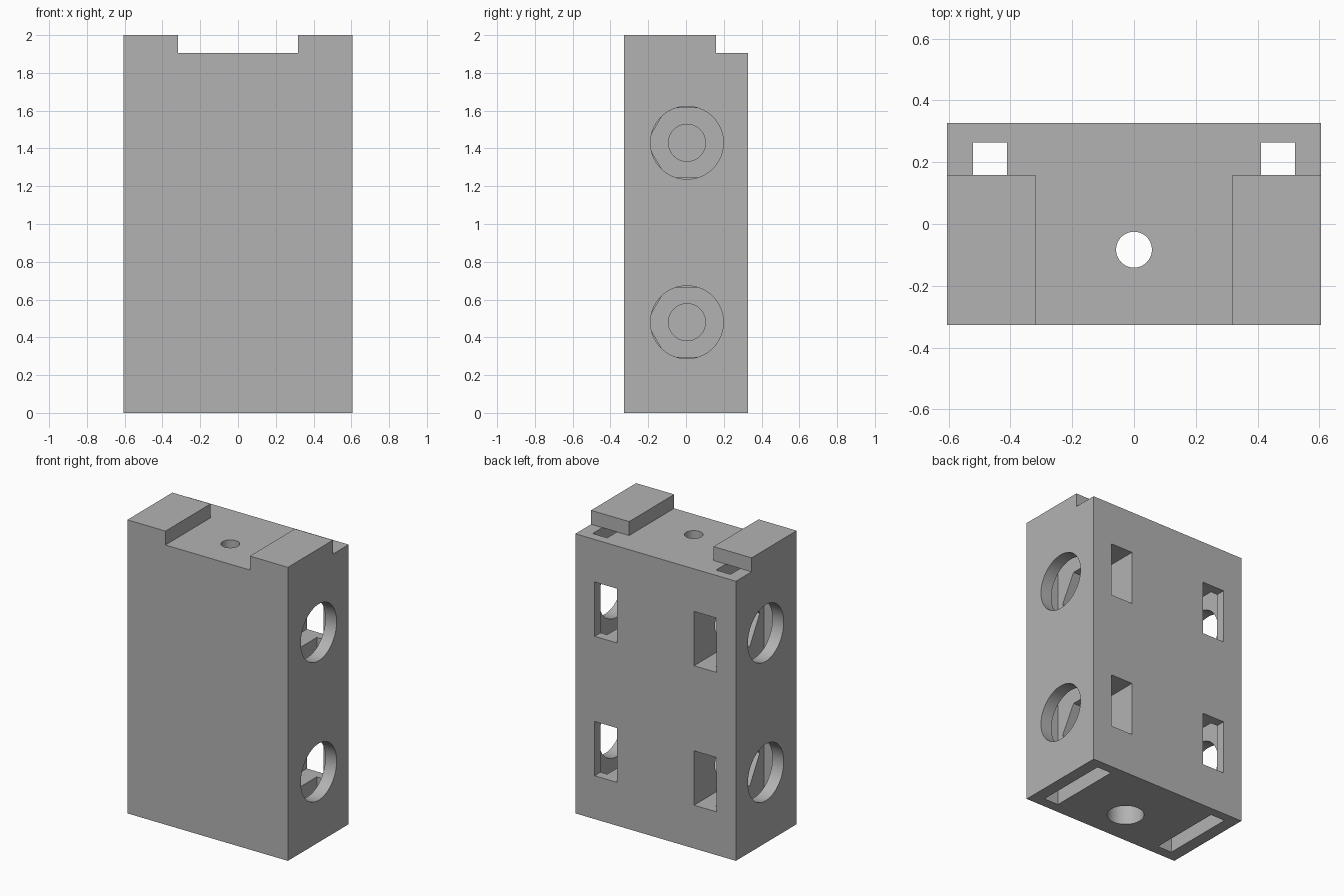
import bpy, bmesh, math
from mathutils import Vector

if "Cube" in bpy.data.objects:
    bpy.data.objects.remove(bpy.data.objects["Cube"], do_unlink=True)

# Overall sizes
HALF_X, HALF_Y, BODY_TOP, TOP = 0.605, 0.327, 1.905, 2.0
BOLT_Y, BOLT_HEIGHTS = 0.005, (0.48, 1.43)
NUT_HALF = 0.185

grey = bpy.data.materials.new("plain grey")
grey.use_nodes = True
grey.diffuse_color = (0.45, 0.45, 0.45, 1)
grey.node_tree.nodes["Principled BSDF"].inputs["Base Color"].default_value = grey.diffuse_color


def prism(name, points, offset):
    """Extrude a planar outline along an offset vector."""
    bm = bmesh.new()
    face = bm.faces.new([bm.verts.new(p) for p in points])
    made = bmesh.ops.extrude_face_region(bm, geom=[face])["geom"]
    verts = [v for v in made if isinstance(v, bmesh.types.BMVert)]
    bmesh.ops.translate(bm, verts=verts, vec=Vector(offset))
    bmesh.ops.recalc_face_normals(bm, faces=bm.faces)
    mesh = bpy.data.meshes.new(name)
    bm.to_mesh(mesh)
    bm.free()
    obj = bpy.data.objects.new(name, mesh)
    bpy.context.collection.objects.link(obj)
    mesh.materials.append(grey)
    return obj


def box(name, x, y, z):
    base = [(x[0], y[0], z[0]), (x[1], y[0], z[0]), (x[1], y[1], z[0]), (x[0], y[1], z[0])]
    return prism(name, base, (0, 0, z[1] - z[0]))


def circle(radius, sides=64):
    steps = [math.tau * i / sides for i in range(sides)]
    return [(radius * math.cos(a), radius * math.sin(a)) for a in steps]


def along_x(name, outline, x0, x1, z, side):
    points = [(side * x0, BOLT_Y + p, z + q) for p, q in outline]
    return prism(name, points, (side * (x1 - x0), 0, 0))


def along_z(name, radius, y, z0, z1):
    return prism(name, [(p, y + q, z0) for p, q in circle(radius)], (0, 0, z1 - z0))


def combine(target, tool, operation):
    mod = target.modifiers.new(tool.name, "BOOLEAN")
    mod.operation, mod.solver, mod.object = operation, "EXACT", tool
    bpy.context.view_layer.objects.active = target
    bpy.ops.object.modifier_apply(modifier=mod.name)
    bpy.data.objects.remove(tool, do_unlink=True)


body = box("mounting_block", (-HALF_X, HALF_X), (-HALF_Y, HALF_Y), (0, BODY_TOP))

# Stepped vertical bore
combine(body, along_z("wide_bore", 0.116, -0.083, -0.1, 1.6), "DIFFERENCE")
combine(body, along_z("narrow_bore", 0.058, -0.083, 1.5, 2.1), "DIFFERENCE")

# Nut channel outline: hexagonal at the inner end, open at the back
corner = NUT_HALF / math.sqrt(3)
nut_outline = [(-2 * corner, 0), (-corner, NUT_HALF), (0.4, NUT_HALF),
               (0.4, -NUT_HALF), (-corner, -NUT_HALF)]

for side in (-1, 1):
    # Tall slot through the full height
    slot_x = sorted((side * 0.41, side * 0.52))
    combine(body, box("tall_slot", slot_x, (-0.255, 0.263), (-0.1, 2.1)), "DIFFERENCE")
    # Bolt openings, nut channels and blind bolt holes
    for z in BOLT_HEIGHTS:
        combine(body, along_x("side_opening", circle(0.193), 0.46, 0.7, z, side), "DIFFERENCE")
        combine(body, along_x("nut_channel", nut_outline, 0.29, 0.46, z, side), "DIFFERENCE")
        combine(body, along_x("bolt_hole", circle(0.098), 0.17, 0.35, z, side), "DIFFERENCE")

# Raised tabs over the front part of the slots
for side in (-1, 1):
    tab_x = sorted((side * 0.318, side * HALF_X))
    combine(body, box("top_tab", tab_x, (-HALF_Y, 0.158), (BODY_TOP, TOP)), "UNION")

bpy.ops.object.select_all(action="DESELECT")
body.select_set(True)
bpy.context.view_layer.objects.active = body
bpy.ops.object.shade_smooth_by_angle(angle=math.radians(30))
